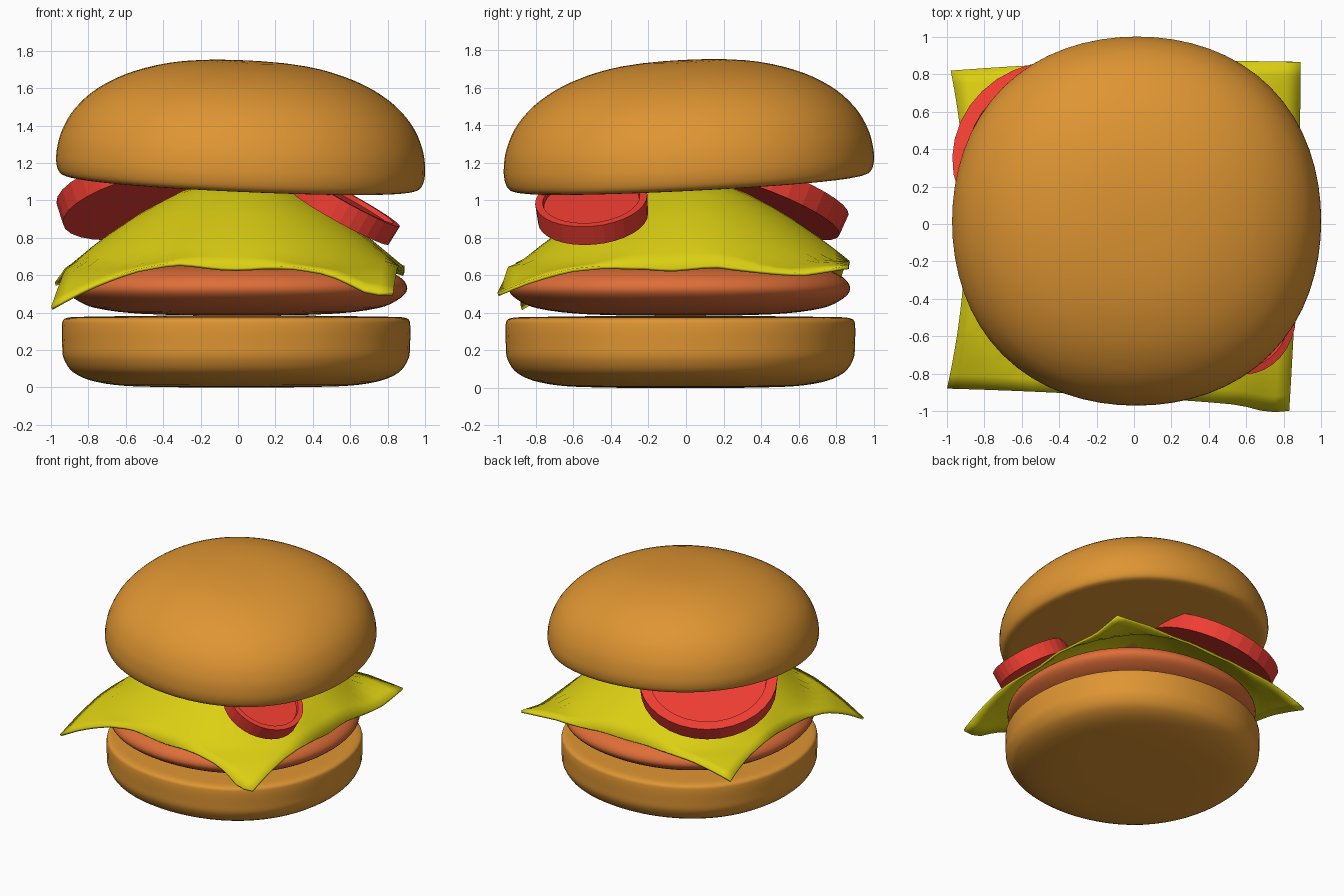
import bpy, bmesh, math
from mathutils import Vector, Matrix
from mathutils.geometry import interpolate_bezier

if "Cube" in bpy.data.objects:
    bpy.data.objects.remove(bpy.data.objects["Cube"])


def material(name, rgb):
    m = bpy.data.materials.new(name)
    m.diffuse_color = (*(c ** 2.2 for c in rgb), 1)
    m.use_nodes = True
    m.node_tree.nodes["Principled BSDF"].inputs["Base Color"].default_value = m.diffuse_color
    return m


BUN = material("bun", (0.87, 0.58, 0.21))
PATTY = material("patty", (0.87, 0.43, 0.23))
CHEESE = material("cheese", (0.86, 0.81, 0.10))
TOMATO = material("tomato", (0.94, 0.25, 0.21))


def finish(bm, name, mat, matrix=Matrix(), smooth=40):
    bmesh.ops.recalc_face_normals(bm, faces=bm.faces)
    me = bpy.data.meshes.new(name)
    bm.to_mesh(me)
    bm.free()
    ob = bpy.data.objects.new(name, me)
    bpy.context.collection.objects.link(ob)
    me.materials.append(mat)
    ob.matrix_world = matrix
    if smooth:
        bpy.ops.object.select_all(action='DESELECT')
        ob.select_set(True)
        bpy.context.view_layer.objects.active = ob
        bpy.ops.object.shade_smooth_by_angle(angle=math.radians(smooth))
    return ob


def tilt(center, sx, sy):
    """Place at center with the local z axis along the normal of slope sx, sy."""
    n = Vector((sx, sy, 1)).normalized()
    return Matrix.Translation(center) @ Vector((0, 0, 1)).rotation_difference(n).to_matrix().to_4x4()


def lathe(name, profile, mat, matrix, segments=64):
    """Revolve a smoothed (radius, height) profile around z, slightly squared."""
    p = [Vector((r, 0, z)) for r, z in profile]
    pts = [p[0]]
    for i in range(len(p) - 1):
        a, b = p[i], p[i + 1]
        ta = (b - p[i - 1]).normalized() if i else Vector((1, 0, 0))
        tb = (p[i + 2] - a).normalized() if i + 2 < len(p) else Vector((-1, 0, 0))
        h = (b - a).length / 3
        pts += interpolate_bezier(a, a + ta * h, b - tb * h, b, 5)[1:]
    bm = bmesh.new()
    vs = [bm.verts.new(v) for v in pts]
    es = [bm.edges.new(e) for e in zip(vs, vs[1:])]
    bmesh.ops.spin(bm, geom=vs + es, cent=(0, 0, 0), axis=(0, 0, 1),
                   angle=math.tau, steps=segments, use_duplicate=False)
    bmesh.ops.remove_doubles(bm, verts=bm.verts, dist=1e-4)
    for v in bm.verts:
        k = 1 + .0125 * (1 - math.cos(4 * math.atan2(v.co.y, v.co.x)))
        v.co.x *= k
        v.co.y *= k
    return finish(bm, name, mat, matrix)


# Buns and patty
lathe("bottom_bun", [(0, 0), (.55, .006), (.75, .03), (.87, .08), (.922, .155), (.93, .23),
                     (.93, .345), (.915, .368), (.85, .377), (0, .385)],
      BUN, Matrix.Translation((-.01, -.03, 0)))
lathe("patty", [(0, .385), (.5, .393), (.76, .425), (.87, .475), (.91, .53),
                (.87, .59), (.76, .635), (.5, .665), (0, .675)],
      PATTY, Matrix.Translation((-.005, -.035, 0)))
lathe("top_bun", [(0, -.01), (.88, -.01), (.955, .0), (.98, .035), (.987, .11), (.965, .225),
                  (.90, .35), (.78, .465), (.6, .56), (.35, .625), (0, .645)],
      BUN, tilt((.01, .02, 1.10), .045, -.05))


# Draped cheese slice: warped square with height falling by radius
FALL = [(0, 1.12), (.28, 1.06), (.51, .94), (.74, .79), (.92, .655), (1.05, .62), (1.2, .545), (1.4, .43)]
FRONT = [(-1, 0), (-.7, .01), (-.45, .02), (-.27, .03), (.14, 0), (.42, .01), (.64, 0), (.86, -.035), (1, 0)]
RIGHT = [(-1, 0), (-.4, 0), (-.04, -.03), (.28, -.02), (.71, -.06), (1, 0)]


def lookup(table, t):
    for (a, za), (b, zb) in zip(table, table[1:]):
        if t <= b:
            return za + (zb - za) * (t - a) / (b - a)
    return table[-1][1]


def cheese_point(u, v):
    corners = [(-1, -.88, -.04), (.83, -.99, .02), (-.98, .82, .06), (.89, .865, .13)]
    w = [(1 - u) * (1 - v), (1 + u) * (1 - v), (1 - u) * (1 + v), (1 + u) * (1 + v)]
    x, y = (sum(k * c[i] for k, c in zip(w, corners)) / 4 for i in (0, 1))
    dz = sum(k * c[2] for k, c in zip(w, corners)) / 4 * (u * v) ** 2
    # bowed sides
    x += (.09 if u < 0 else .015) * abs(u) ** 3 * (1 - v * v)
    y += .015 * (1 - u * u) * -v
    if v > 0:
        y += .04 * v ** 3 * (1 - u * u)
    else:
        y -= .025 * v ** 6 * math.exp(-((u - .88) / .12) ** 2)
    # wavy rims
    dip = -.025 * max(abs(u), abs(v)) ** 6 * math.exp(-(min(abs(u), abs(v)) / .2) ** 2)
    dip += lookup(FRONT, u) * max(-v, 0) ** 4 + lookup(RIGHT, v) * max(u, 0) ** 4
    return x, y, lookup(FALL, math.hypot(x, y)) + dz + dip


bm = bmesh.new()
bmesh.ops.create_grid(bm, x_segments=24, y_segments=24, size=1)
for v in bm.verts:
    v.co = cheese_point(v.co.x, v.co.y)
cheese = finish(bm, "cheese_slice", CHEESE)
solid = cheese.modifiers.new("thickness", 'SOLIDIFY')
solid.thickness = .018
solid.offset = -1


# Tomato slices with a sunken face inside a thin rim
def tomato(name, radius, height, rim, depth, matrix):
    bm = bmesh.new()
    bmesh.ops.create_cone(bm, cap_ends=True, segments=32, radius1=radius * .98,
                          radius2=radius, depth=height)
    bm.normal_update()
    top = max(bm.faces, key=lambda f: f.calc_center_median().z)
    bmesh.ops.inset_region(bm, faces=[top], thickness=rim)
    bmesh.ops.inset_region(bm, faces=[top], thickness=.004, depth=-depth)
    finish(bm, name, TOMATO, matrix, smooth=0)


tomato("small_tomato_slice", .30, .115, .04, .025, tilt((.575, -.5, .955), .55, -.10))
tomato("large_tomato_slice", .515, .12, .08, .02, tilt((-.455, .36, 1.035), -.22, .35))
